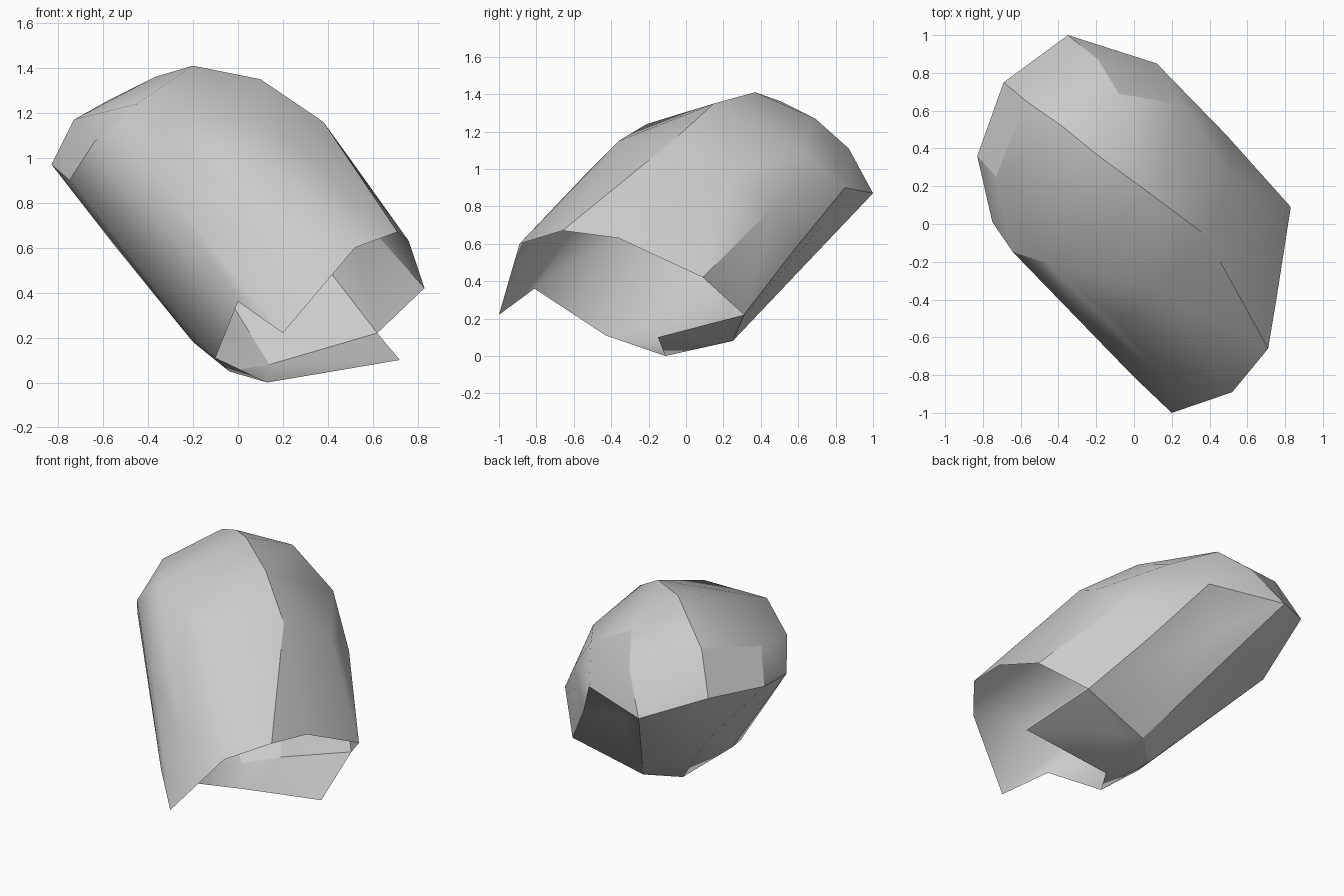
import bpy
import bmesh
import math
from mathutils import Vector
from mathutils.geometry import intersect_point_line

cube = bpy.data.objects.get("Cube")
if cube:
    bpy.data.objects.remove(cube, do_unlink=True)

# Rim of the open, broken end of the boulder
lip = [(.62, .31, .22), (.25, .2, .09), (.13, -.11, 0)]
rim = lip + [(-.1, -.43, .11), (0, -.81, .36), (.2, -1, .22), (.52, -.89, .6),
             (.71, -.66, .67), (.76, -.36, .63), (.83, .09, .42)]
# Crest running over the top
crest = [(.38, -.06, 1.16), (.1, .15, 1.35), (-.2, .37, 1.41),
         (-.37, .51, 1.36), (-.57, .65, 1.26), (-.08, .69, 1.27)]
# Shoulder edge facing the front
shoulder = [(-.64, -.15, 1.07), (-.45, -.21, 1.24), (-.09, -.51, 1),
            (.17, -.83, .64), (.12, -.36, 1.15), (-.28, -.5, .8)]
# Blunt end and its cheek
cheek = [(-.75, .01, .9), (-.83, .36, .97), (-.73, .25, 1.17), (-.69, .75, 1)]
# Chipped back side
back = [(-.35, 1, .87), (-.19, .87, 1.11), (.12, .85, .9), (.26, .63, 1.08),
        (.49, .47, .8), (.51, .25, .98), (.35, .58, .57), (-.08, .74, .71)]
# Keel along the underside
keel = [(-.04, .09, .05), (.14, .25, .08), (.08, .48, .38),
        (-.23, .74, .64), (-.41, .1, .45), (-.55, .56, .61), (-.2, -.2, .18)]
# Splinter standing out from the lower lip
splinter_tip = (.72, -.15, .1)
# Long axis of the stone
axis = Vector((.4, -.4, .35)), Vector((-.4, .5, .9))


def flat_material(name, value):
    mat = bpy.data.materials.new(name)
    mat.use_nodes = True
    color = (value, value, value, 1)
    mat.diffuse_color = color
    mat.node_tree.nodes["Principled BSDF"].inputs["Base Color"].default_value = color
    return mat


def outward(point):
    foot, along = intersect_point_line(point, *axis)
    foot = axis[0].lerp(axis[1], min(max(along, 0), 1))
    return (point - foot).normalized()


def wrap(points):
    bm = bmesh.new()
    verts = [bm.verts.new(p) for p in points]
    bmesh.ops.convex_hull(bm, input=verts)
    return bm, verts


# Wrap the skin, lifting dented corners until every one is part of it
corners = [Vector(p) for part in (rim, crest, shoulder, cheek, back, keel)
           for p in part]
lifted = [p.copy() for p in corners]
bm, verts = wrap(lifted)
for attempt in range(80):
    buried = [i for i, v in enumerate(verts) if not v.link_faces]
    if not buried:
        break
    for i in buried:
        lifted[i] += outward(corners[i]) * .01
    bm.free()
    bm, verts = wrap(lifted)

# Settle the dents back into place
for vert, corner in zip(verts, corners):
    vert.co = corner

# Open the broken end and add the splinter to its lower lip
rim_verts = set(verts[:len(rim)])
opening = [f for f in bm.faces if rim_verts.issuperset(f.verts)]
bmesh.ops.delete(bm, geom=opening, context="FACES_ONLY")
tip = bm.verts.new(splinter_tip)
for a, b in zip(verts[:len(lip) - 1], verts[1:len(lip)]):
    bm.faces.new((a, b, tip))
stray = [e for e in bm.edges if not e.link_faces]
bmesh.ops.delete(bm, geom=stray, context="EDGES")
bmesh.ops.recalc_face_normals(bm, faces=bm.faces[:])

# Smooth facets with crisp breaks
for face in bm.faces:
    face.smooth = True
for edge in bm.edges:
    edge.smooth = edge.calc_face_angle(math.pi) < math.radians(28)

mesh = bpy.data.meshes.new("boulder_shell")
bm.to_mesh(mesh)
bm.free()
mesh.materials.append(flat_material("pale_stone", .6))
boulder = bpy.data.objects.new("boulder_shell", mesh)
bpy.context.collection.objects.link(boulder)
